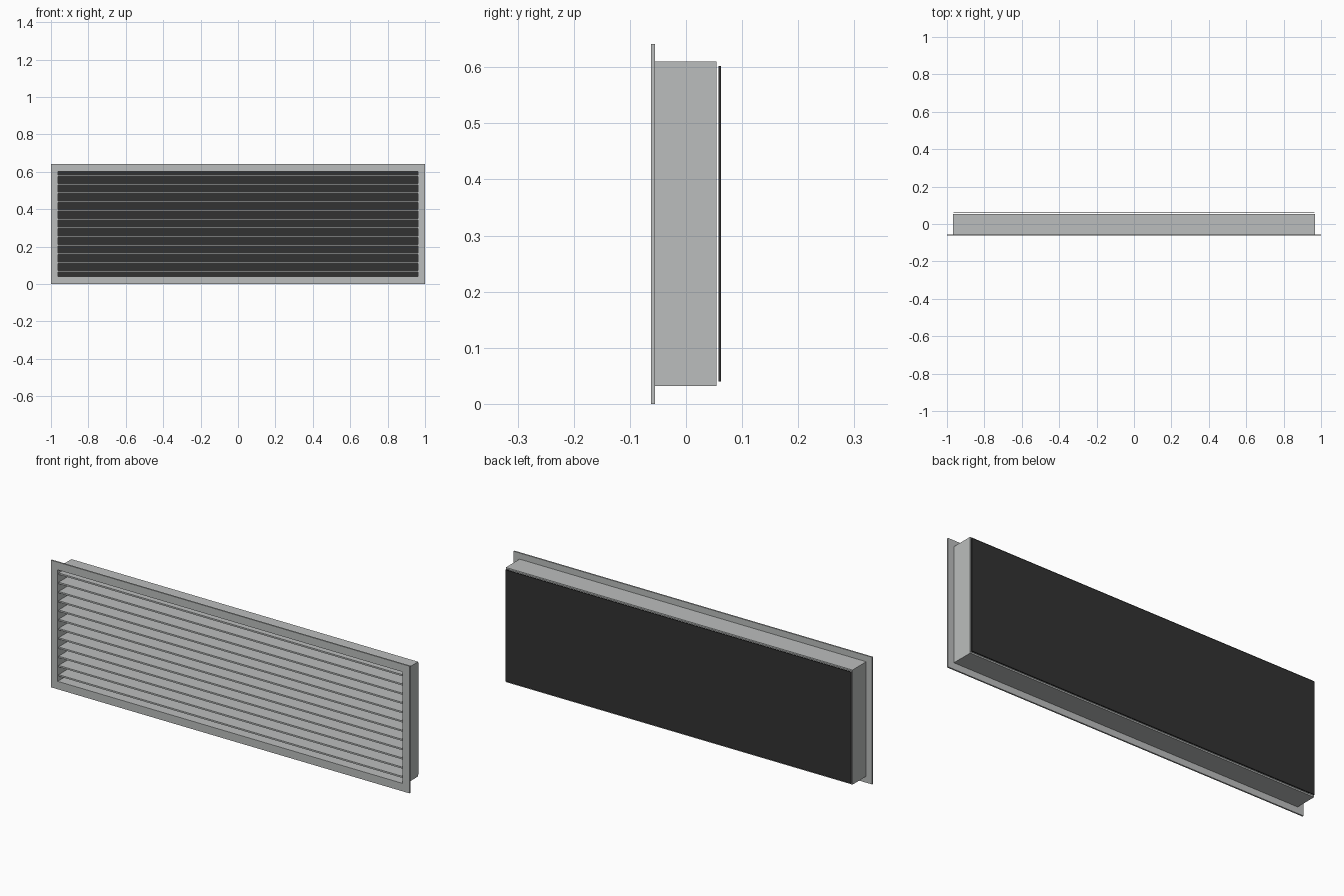
import bpy
import bmesh

if "Cube" in bpy.data.objects:
    bpy.data.objects.remove(bpy.data.objects["Cube"])


def material(name, colour):
    m = bpy.data.materials.new(name)
    m.diffuse_color = (*colour, 1)
    m.use_nodes = True
    m.node_tree.nodes["Principled BSDF"].inputs["Base Color"].default_value = m.diffuse_color
    return m


GREY = material("satin_grey", (0.50, 0.515, 0.51))
DARK = material("charcoal", (0.032, 0.032, 0.032))


def finish(name, bm, mat):
    bmesh.ops.recalc_face_normals(bm, faces=bm.faces[:])
    mesh = bpy.data.meshes.new(name)
    bm.to_mesh(mesh)
    bm.free()
    mesh.materials.append(mat)
    obj = bpy.data.objects.new(name, mesh)
    bpy.context.collection.objects.link(obj)
    return obj


def box(name, x, y, z, mat):
    """Box from (low, high) ranges on each axis."""
    bm = bmesh.new()
    bmesh.ops.create_cube(bm, size=1)
    for v in bm.verts:
        v.co = [r[0] if c < 0 else r[1] for c, r in zip(v.co, (x, y, z))]
    return finish(name, bm, mat)


def ring(name, half_out, z_out, half_in, z_in, y, mat):
    """Rectangular tube running along y."""
    bm = bmesh.new()
    loops = []
    for half, (z0, z1) in ((half_out, z_out), (half_in, z_in)):
        for depth in y:
            corners = ((-half, z0), (half, z0), (half, z1), (-half, z1))
            loops.append([bm.verts.new((px, depth, pz)) for px, pz in corners])
    of, ob, nf, nb = loops
    for a, b in ((of, ob), (ob, nb), (nb, nf), (nf, of)):
        for i in range(4):
            j = (i + 1) % 4
            bm.faces.new((a[i], a[j], b[j], b[i]))
    return finish(name, bm, mat)


INNER, Z_IN = 0.962, (0.040, 0.602)

# Thin front flange and the duct sleeve behind it
ring("front_flange", 1.0, (0, 0.641), INNER, Z_IN, (-0.0625, -0.055), GREY)
ring("duct_sleeve", 0.967, (0.032, 0.610), INNER, Z_IN, (-0.055, 0.0545), GREY)

# Dark backing panel, set just off the sleeve
box("back_panel", (-0.964, 0.964), (0.0575, 0.0625), Z_IN, DARK)

# Horizontal louvre slats
for i in range(12):
    z = 0.067 + i * 0.0466
    box(f"slat_{i + 1}", (-INNER, INNER), (-0.055, 0.0545),
        (z - 0.004, z + 0.004), GREY)
